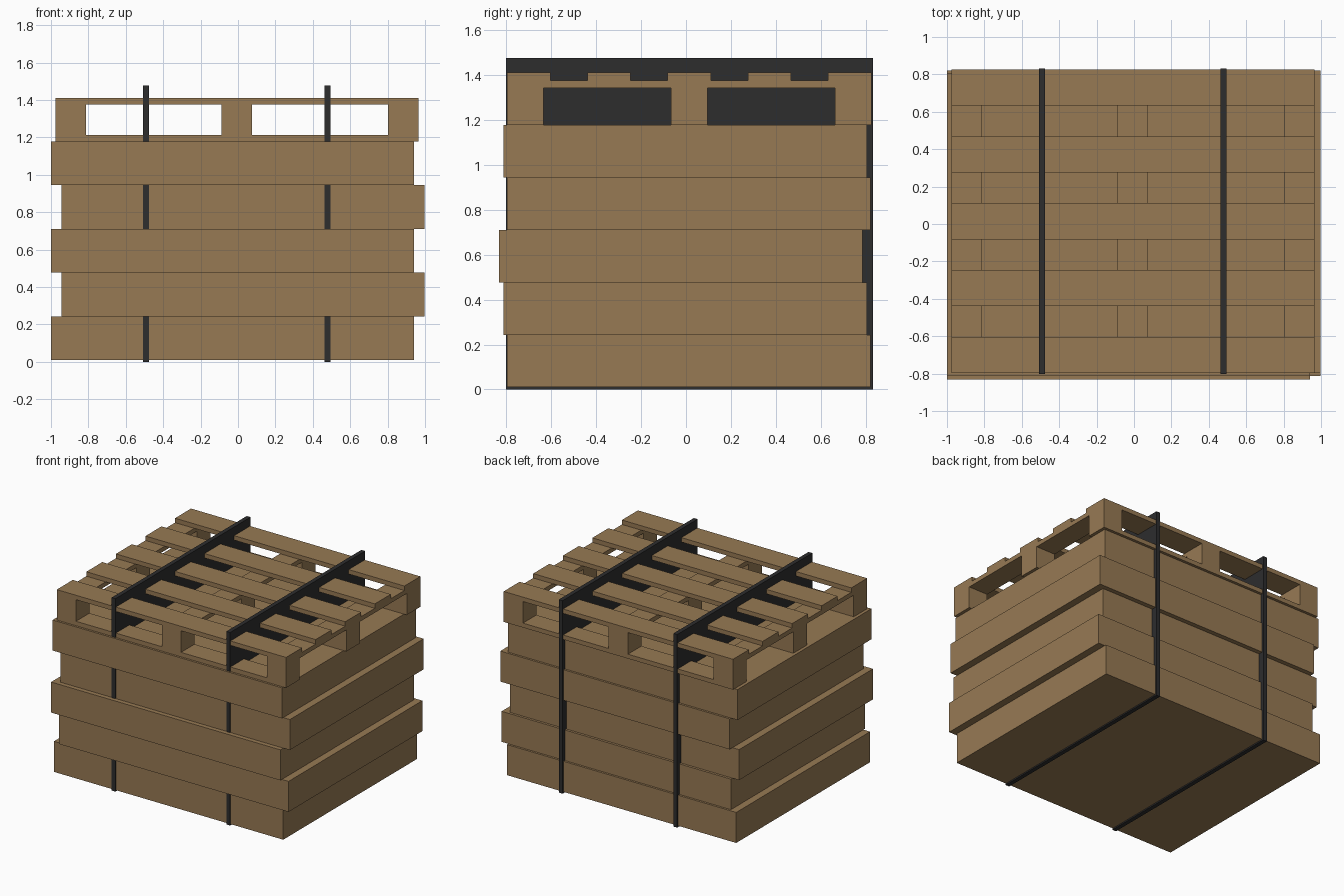
import bpy
import bmesh

cube = bpy.data.objects.get("Cube")
if cube:
    bpy.data.objects.remove(cube, do_unlink=True)


def make_material(name, rgb):
    mat = bpy.data.materials.new(name)
    mat.use_nodes = True
    color = (*rgb, 1.0)
    mat.diffuse_color = color
    mat.node_tree.nodes["Principled BSDF"].inputs["Base Color"].default_value = color
    return mat


wood = make_material("wood_brown", (0.31, 0.193, 0.088))
black = make_material("strap_black", (0.026, 0.026, 0.027))


def box(name, xs, ys, zs, mat):
    """Flat-sided box spanning the given (low, high) ranges."""
    spans = (xs, ys, zs)
    bm = bmesh.new()
    bmesh.ops.create_cube(bm, size=1)
    for v in bm.verts:
        v.co = [s[0] if c < 0 else s[1] for c, s in zip(v.co, spans)]
    mesh = bpy.data.meshes.new(name)
    bm.to_mesh(mesh)
    bm.free()
    mesh.materials.append(mat)
    obj = bpy.data.objects.new(name, mesh)
    bpy.context.collection.objects.link(obj)
    return obj


# Stack of five crates, each shifted a little
WIDTH, DEPTH, BASE, LAYER = 1.941, 1.618, 0.01, 0.2336
offsets = [(-1.0, -0.797), (-0.944, -0.813), (-1.0, -0.832),
           (-0.944, -0.797), (-1.0, -0.813)]
for i, (x, y) in enumerate(offsets):
    z = BASE + i * LAYER
    box(f"crate_{i + 1}", (x, x + WIDTH), (y, y + DEPTH), (z, z + LAYER), wood)

# Pallet on top: bottom boards, blocks, cross boards and deck boards
X0, X1 = -0.976, 0.965
Y0, Y1 = -0.797, 0.826
Z = BASE + 5 * LAYER
BOARD, BLOCK, TOP = 0.034, 0.163, 1.411


def spread(low, high, size, count):
    """Evenly spaced ranges of one size that fill low to high."""
    step = (high - low - size) / (count - 1)
    return [(low + i * step, low + i * step + size) for i in range(count)]


columns = spread(X0, X1, BLOCK, 3)
rows = spread(Y0, Y1, BLOCK, 3)
for j, ys in enumerate(rows):
    box(f"pallet_bottom_board_{j + 1}", (X0, X1), ys, (Z, Z + BOARD), wood)
    for i, xs in enumerate(columns):
        box(f"pallet_block_{j + 1}_{i + 1}", xs, ys,
            (Z + BOARD, TOP - 2 * BOARD), wood)
for i, xs in enumerate(columns):
    box(f"pallet_cross_board_{i + 1}", xs, (Y0, Y1),
        (TOP - 2 * BOARD, TOP - BOARD), wood)
for j, ys in enumerate(spread(Y0, Y1, 0.193, 5)):
    box(f"pallet_deck_board_{j + 1}", (X0, X1), ys, (TOP - BOARD, TOP), wood)

# Two upright strap plates running through the whole stack
for name, x in (("right_strap", -0.492), ("left_strap", 0.478)):
    box(name, (x - 0.016, x + 0.016), (-0.801, 0.832), (0, 1.477), black)
